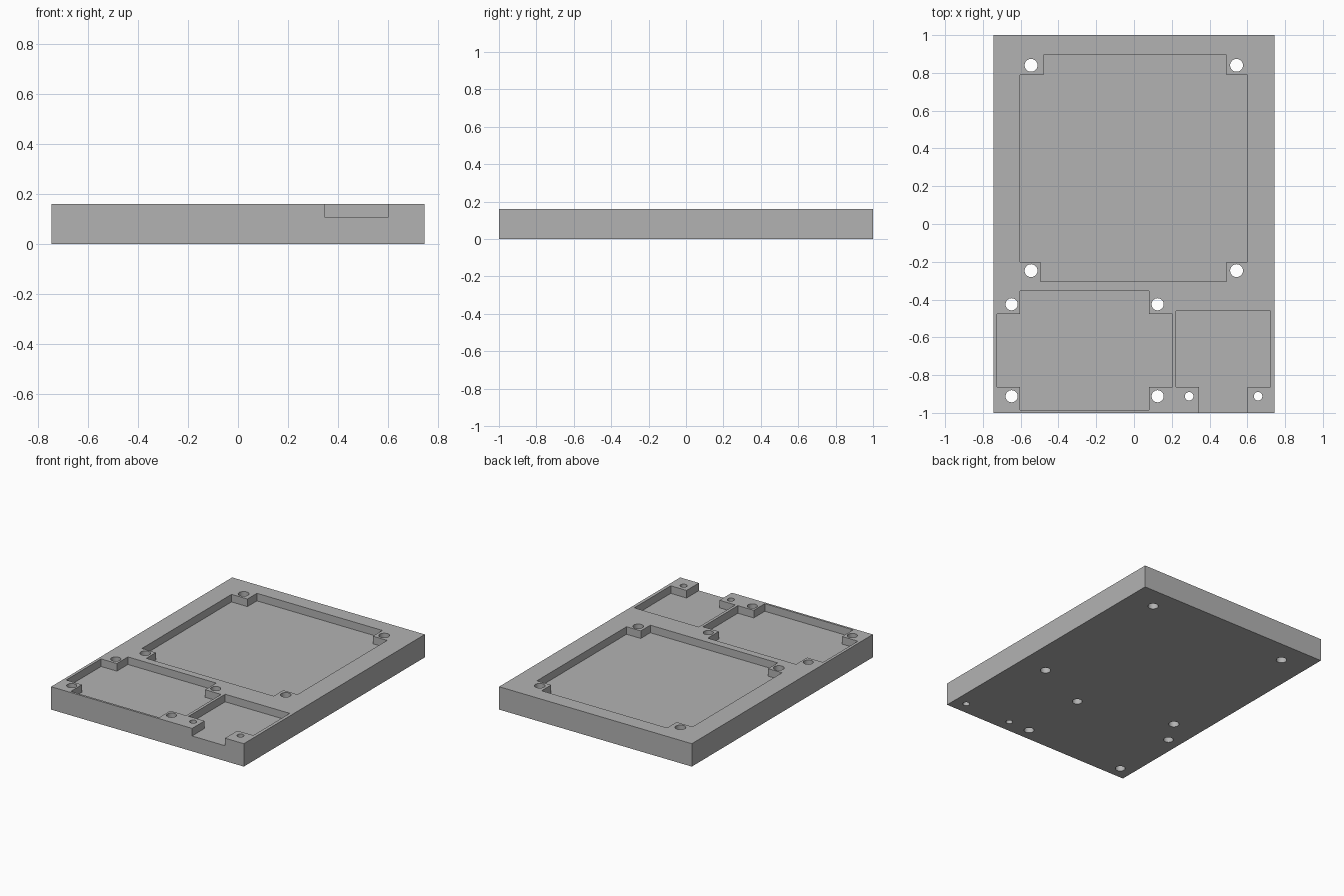
import bpy
import bmesh

cube = bpy.data.objects.get("Cube")
if cube:
    bpy.data.objects.remove(cube, do_unlink=True)

TOP, FLOOR = 0.16, 0.107

grey = bpy.data.materials.new("plain grey")
grey.use_nodes = True
colour = (0.45, 0.45, 0.45, 1)
grey.diffuse_color = colour
grey.node_tree.nodes["Principled BSDF"].inputs["Base Color"].default_value = colour


def prism(bm, outline, low, high):
    """Extrude a flat outline upward into a closed solid."""
    base = bm.faces.new([bm.verts.new((x, y, low)) for x, y in outline])
    moved = bmesh.ops.extrude_face_region(bm, geom=[base])["geom"]
    verts = [v for v in moved if isinstance(v, bmesh.types.BMVert)]
    bmesh.ops.translate(bm, verts=verts, vec=(0, 0, high - low))


def drill(bm, x, y, radius):
    """Add a round drill through the whole plate."""
    made = bmesh.ops.create_cone(bm, cap_ends=True, segments=48, radius1=radius,
                                 radius2=radius, depth=TOP * 2)
    bmesh.ops.translate(bm, verts=made["verts"], vec=(x, y, TOP / 2))


def finish(bm, name):
    bmesh.ops.recalc_face_normals(bm, faces=bm.faces[:])
    mesh = bpy.data.meshes.new(name)
    bm.to_mesh(mesh)
    bm.free()
    mesh.materials.append(grey)
    obj = bpy.data.objects.new(name, mesh)
    bpy.context.collection.objects.link(obj)
    return obj


# Plate
bm = bmesh.new()
prism(bm, [(-0.745, -1), (0.745, -1), (0.745, 1), (-0.745, 1)], 0, TOP)
plate = finish(bm, "mounting_plate")

# Pockets: large board, small board, and connector bay open at the front
large_pocket = [(-0.495, -0.305), (0.49, -0.305), (0.49, -0.2), (0.6, -0.2),
                (0.6, 0.79), (0.49, 0.79), (0.49, 0.895), (-0.48, 0.895),
                (-0.48, 0.79), (-0.603, 0.79), (-0.603, -0.2), (-0.495, -0.2)]
small_pocket = [(-0.603, -0.985), (0.08, -0.985), (0.08, -0.863), (0.203, -0.863),
                (0.203, -0.477), (0.08, -0.477), (0.08, -0.355), (-0.603, -0.355),
                (-0.603, -0.477), (-0.725, -0.477), (-0.725, -0.863), (-0.603, -0.863)]
open_bay = [(0.345, -1.1), (0.6, -1.1), (0.6, -0.863), (0.722, -0.863),
            (0.722, -0.46), (0.223, -0.46), (0.223, -0.863), (0.345, -0.863)]
bm = bmesh.new()
for outline in (large_pocket, small_pocket, open_bay):
    prism(bm, outline, FLOOR, TOP + 0.1)

# Screw holes at the pocket corners
for xs, ys, radius in (((-0.545, 0.543), (-0.247, 0.84), 0.034),
                       ((-0.648, 0.125), (-0.912, -0.425), 0.032),
                       ((0.292, 0.657), (-0.912,), 0.0225)):
    for x in xs:
        for y in ys:
            drill(bm, x, y, radius)
cutter = finish(bm, "pocket_cutter")
cutter.hide_render = True

# Cut the plate, then discard the cutter
cut = plate.modifiers.new("pockets and holes", "BOOLEAN")
cut.operation = "DIFFERENCE"
cut.solver = "EXACT"
cut.object = cutter
bpy.context.view_layer.objects.active = plate
plate.select_set(True)
bpy.ops.object.modifier_apply(modifier=cut.name)
bpy.data.objects.remove(cutter, do_unlink=True)
bpy.ops.object.shade_smooth_by_angle()
